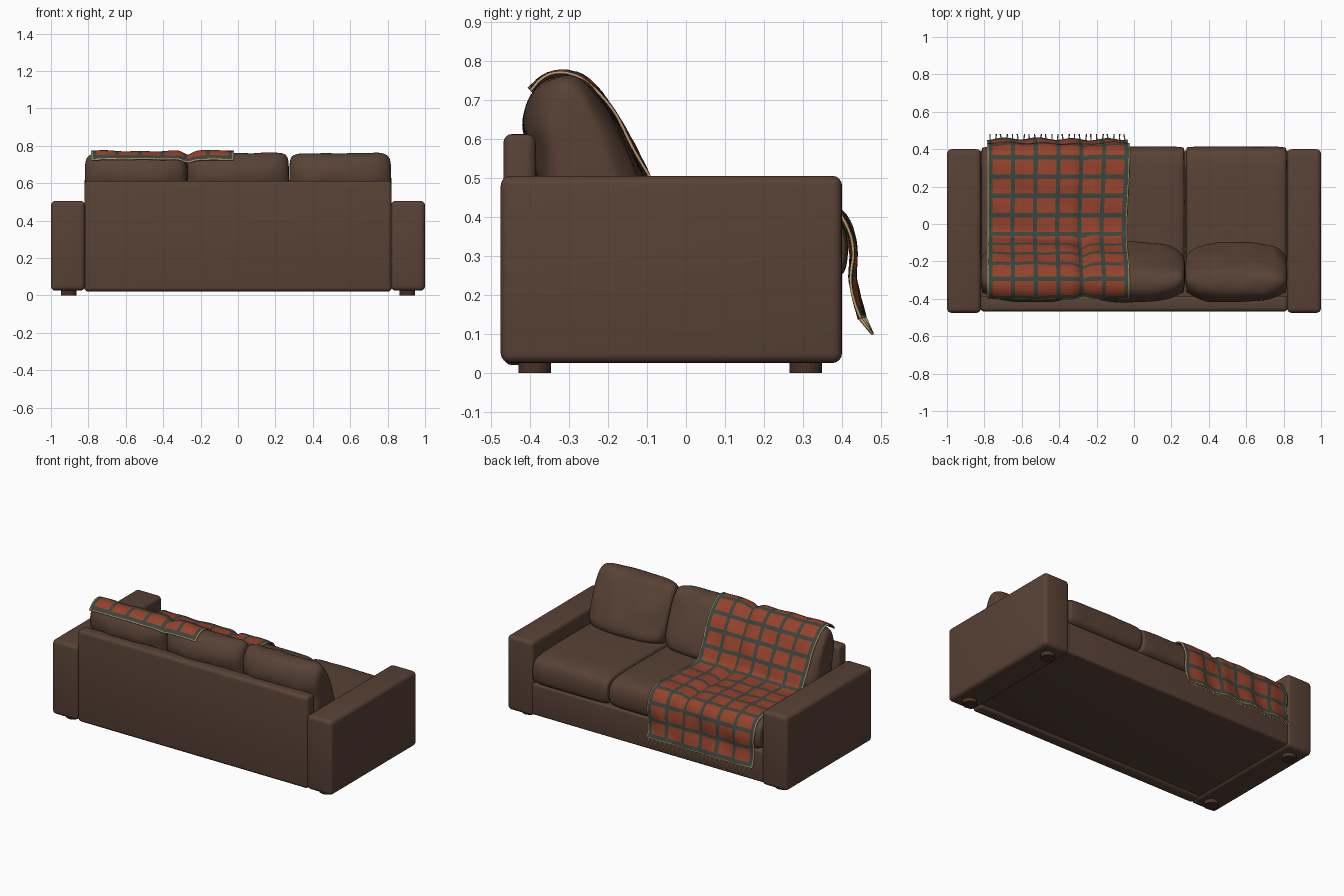
import bpy, bmesh, math
from mathutils import Vector, noise

if "Cube" in bpy.data.objects:
    bpy.data.objects.remove(bpy.data.objects["Cube"])


def material(name, rgb):
    m = bpy.data.materials.new(name)
    m.diffuse_color = (*rgb, 1)
    m.use_nodes = True
    m.node_tree.nodes["Principled BSDF"].inputs["Base Color"].default_value = m.diffuse_color
    return m


BROWN = material("brown upholstery", (0.098, 0.054, 0.036))
FOOT = material("dark wood", (0.065, 0.030, 0.021))
RED = material("rust red wool", (0.30, 0.055, 0.024))
GREEN = material("dark green wool", (0.042, 0.060, 0.047))
CREAM = material("cream thread", (0.50, 0.34, 0.16))


def add(name, bm, mats):
    bmesh.ops.recalc_face_normals(bm, faces=bm.faces)
    me = bpy.data.meshes.new(name)
    bm.to_mesh(me)
    bm.free()
    for m in mats:
        me.materials.append(m)
    for p in me.polygons:
        p.use_smooth = True
    ob = bpy.data.objects.new(name, me)
    bpy.context.collection.objects.link(ob)
    return ob


def box(name, lo, hi, r):
    """Rounded upholstered block."""
    bm = bmesh.new()
    bmesh.ops.create_cube(bm, size=1)
    for v in bm.verts:
        v.co = [lo[i] + (v.co[i] + 0.5) * (hi[i] - lo[i]) for i in range(3)]
    bmesh.ops.bevel(bm, geom=bm.edges[:], offset=r, segments=4, profile=0.5, affect='EDGES')
    ob = add(name, bm, [BROWN])
    bpy.ops.object.select_all(action='DESELECT')
    ob.select_set(True)
    bpy.context.view_layer.objects.active = ob
    bpy.ops.object.shade_smooth_by_angle(angle=math.radians(40))
    return ob


def cushion(name, x0, x1, profile, centre, end_y, end_z, power, wrinkle):
    """Side profile lofted along x, pinched towards both ends."""
    bm = bmesh.new()
    rings = []
    for t in (-1, -0.97, -0.9, -0.75, -0.55, -0.3, 0, 0.3, 0.55, 0.75, 0.9, 0.97, 1):
        sy = end_y + (1 - end_y) * math.sqrt(1 - abs(t) ** power)
        sz = end_z + (1 - end_z) * math.sqrt(1 - abs(t) ** 12)
        ring = []
        for y, z in profile:
            p = Vector(((x0 + x1) / 2 + t * (x1 - x0) / 2,
                        centre[0] + (y - centre[0]) * sy,
                        centre[1] + (z - centre[1]) * sz))
            n = noise.noise(p * 14) * wrinkle
            ring.append(bm.verts.new(p + Vector((0, n, n))))
        rings.append(ring)
    n = len(profile)
    for a, b in zip(rings, rings[1:]):
        for i in range(n):
            bm.faces.new((a[i], a[(i + 1) % n], b[(i + 1) % n], b[i]))
    bm.faces.new(rings[0])
    bm.faces.new(rings[-1])
    ob = add(name, bm, [BROWN])
    ob.modifiers.new("soft", 'SUBSURF').levels = 2
    return ob


# Frame: arms, back, base and feet
for side, label in ((-1, "left"), (1, "right")):
    xs = sorted((side * 1.0, side * 0.818))
    box(label + "_arm", (xs[0], -0.475, 0.025), (xs[1], 0.40, 0.505), 0.025)
    for y, end in ((-0.388, "back"), (0.307, "front")):
        bm = bmesh.new()
        bmesh.ops.create_cone(bm, cap_ends=True, segments=24, radius1=0.042, radius2=0.042, depth=0.04)
        bmesh.ops.translate(bm, verts=bm.verts, vec=(side * 0.905, y, 0.02))
        foot = add(label + "_" + end + "_foot", bm, [FOOT])
        for p in foot.data.polygons:
            p.use_smooth = False
box("back_panel", (-0.822, -0.468, 0.02), (0.822, -0.385, 0.612), 0.022)
box("seat_base", (-0.83, -0.40, 0.035), (0.83, 0.393, 0.238), 0.014)

# Seat and back cushions
BACK = [(-0.30, 0.762), (-0.25, 0.745), (-0.21, 0.694), (-0.16, 0.613), (-0.112, 0.52),
        (-0.09, 0.455), (-0.105, 0.41), (-0.2, 0.395), (-0.33, 0.40), (-0.385, 0.46),
        (-0.388, 0.56), (-0.424, 0.62), (-0.413, 0.69), (-0.382, 0.74), (-0.345, 0.76)]
SEAT = [(-0.38, 0.24), (-0.38, 0.41), (-0.3, 0.425), (0, 0.43), (0.25, 0.428), (0.36, 0.42),
        (0.405, 0.39), (0.417, 0.33), (0.412, 0.27), (0.395, 0.236), (0.3, 0.23), (0, 0.23)]
for i, label in enumerate(("left", "middle", "right")):
    x0 = -0.82 + i * 0.5467
    cushion(label + "_back_cushion", x0, x0 + 0.5467, BACK, (-0.27, 0.55), 0.4, 0.72, 3, 0.016)
    cushion(label + "_seat_cushion", x0 + 0.002, x0 + 0.545, SEAT, (0.01, 0.325), 0.975, 0.72, 8, 0.004)

# Throw path (y, z): over the back cushion, along the seat, down the front
KEYS = [Vector(p) for p in (
    (-0.40, 0.725), (-0.372, 0.752), (-0.335, 0.768), (-0.285, 0.766), (-0.24, 0.737),
    (-0.19, 0.672), (-0.14, 0.587), (-0.1, 0.507), (-0.075, 0.458), (-0.03, 0.439),
    (0.1, 0.439), (0.3, 0.437), (0.385, 0.42), (0.42, 0.37), (0.430, 0.31),
    (0.427, 0.25), (0.437, 0.195), (0.452, 0.14))]
path = []
for i in range(len(KEYS) - 1):
    a, b, c, d = (KEYS[min(max(i + k, 0), len(KEYS) - 1)] for k in (-1, 0, 1, 2))
    for s in range(8):
        t = s / 8
        path.append(0.5 * (2 * b + (c - a) * t + (2 * a - 5 * b + 4 * c - d) * t * t
                           + (3 * b - a - 3 * c + d) * t ** 3))
path.append(KEYS[-1])
dist = [0]
for a, b in zip(path, path[1:]):
    dist.append(dist[-1] + (b - a).length)
LENGTH, X0, WIDTH = dist[-1], -0.785, 0.755


def on_path(s):
    i = 0
    while i < len(path) - 2 and dist[i + 1] < s:
        i += 1
    f = (s - dist[i]) / (dist[i + 1] - dist[i])
    d = (path[i + 1] - path[i]).normalized()
    return path[i].lerp(path[i + 1], f), Vector((-d.y, d.x))


def bands(total, count, line, parts):
    """Cuts and colour index per strip: cream hem, green lines, red checks."""
    hem = 0.006
    step = (total - 2 * hem - line) / count
    cuts, kinds = [0, hem], [2]
    for k in range(count):
        s = hem + k * step
        cuts.append(s + line)
        kinds.append(1)
        for j in range(parts):
            cuts.append(s + line + (step - line) * (j + 1) / parts)
            kinds.append(0)
    cuts += [total - hem, total]
    kinds += [1, 2]
    return cuts, kinds


def throw_point(u, s):
    p, n = on_path(s)
    x = X0 + u
    drape = max(0, min(1, (s / LENGTH - 0.75) * 5))
    off = 0.004 * math.sin(x * 34 + s * 5) * (0.5 + drape)
    off += 0.003 * math.sin(s * 30 + x * 9)
    off -= 0.022 * math.exp(-((x + 0.275) / 0.03) ** 2) * (1 - drape)
    p = p + n * off
    x += 0.008 * math.sin(s * 7 + 1) * u / WIDTH
    return Vector((x, p.x, p.y))


# Plaid throw
us, ukinds = bands(WIDTH, 6, 0.022, 6)
vs, vkinds = bands(LENGTH, 12, 0.024, 5)
bm = bmesh.new()
grid = [[bm.verts.new(throw_point(u, s)) for u in us] for s in vs]
for j, vk in enumerate(vkinds):
    for i, uk in enumerate(ukinds):
        f = bm.faces.new((grid[j][i], grid[j][i + 1], grid[j + 1][i + 1], grid[j + 1][i]))
        f.material_index = max(uk, vk)
throw = add("plaid_throw", bm, [RED, GREEN, CREAM])
solid = throw.modifiers.new("thickness", 'SOLIDIFY')
solid.thickness, solid.offset = 0.007, 0

# Fringe along the front hem
bm = bmesh.new()
for k in range(25):
    top = throw_point(WIDTH * (k + 0.5) / 25, LENGTH - 0.003)
    tip = Vector((top.x + 0.005 * math.sin(k * 2.3), 0.479, 0.098))
    r = 0.003
    ends = [[bm.verts.new(c + Vector((dx * r, dy * r, dy * r * 0.5)))
             for dx, dy in ((-1, -1), (1, -1), (1, 1), (-1, 1))] for c in (top, tip)]
    for i in range(4):
        j = (i + 1) % 4
        bm.faces.new((ends[0][i], ends[0][j], ends[1][j], ends[1][i]))
    bm.faces.new(ends[0])
    bm.faces.new(ends[1])
add("throw_fringe", bm, [CREAM])
